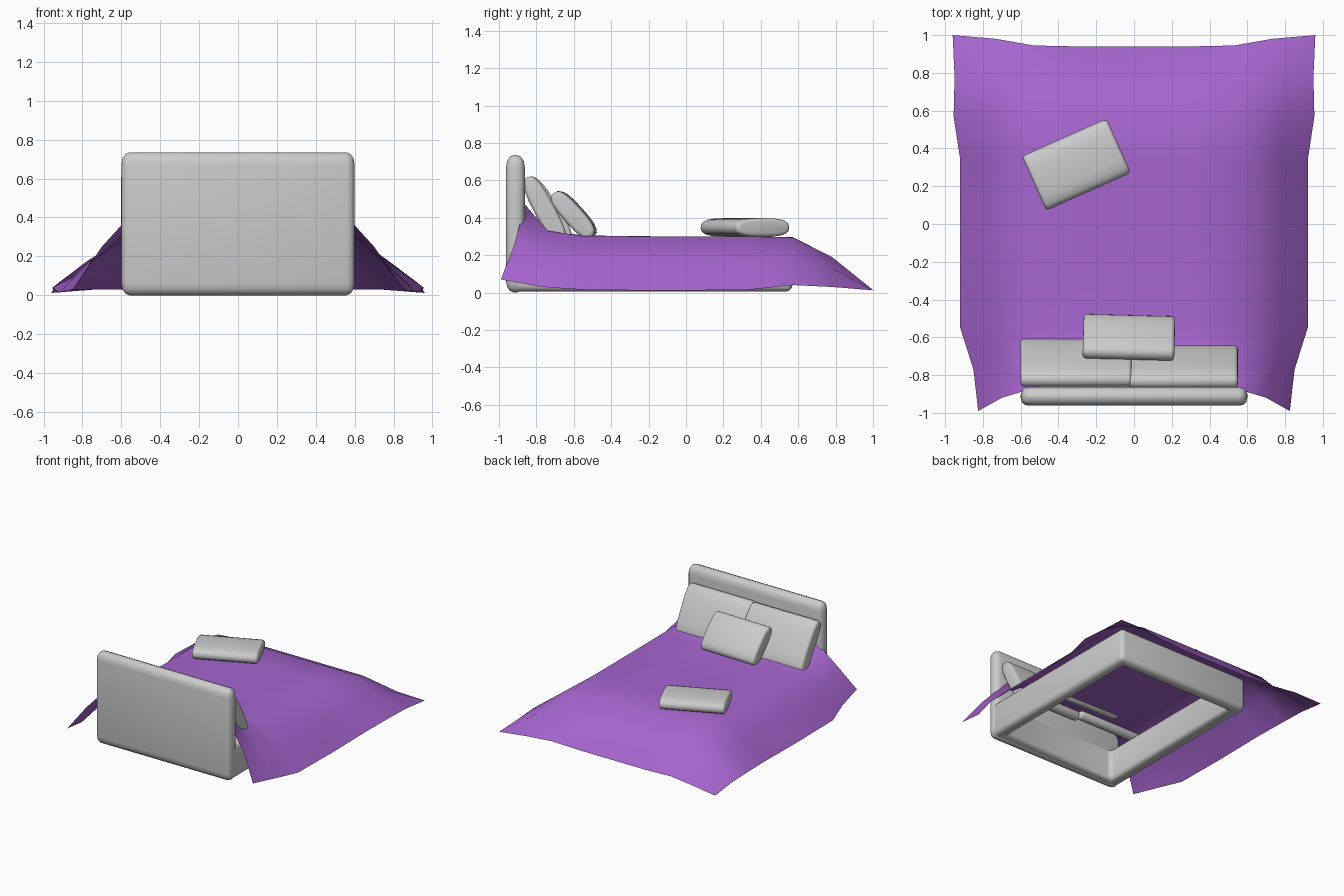
import bpy, bmesh, math
from mathutils import Matrix

if "Cube" in bpy.data.objects:
    bpy.data.objects.remove(bpy.data.objects["Cube"])


def finish(name, bm, bevel=0.0, angle=40, segments=3, stretch=None):
    bmesh.ops.recalc_face_normals(bm, faces=bm.faces)
    me = bpy.data.meshes.new(name)
    bm.to_mesh(me)
    bm.free()
    ob = bpy.data.objects.new(name, me)
    bpy.context.collection.objects.link(ob)
    bpy.ops.object.select_all(action='DESELECT')
    ob.select_set(True)
    bpy.context.view_layer.objects.active = ob
    if bevel:
        m = ob.modifiers.new("Bevel", 'BEVEL')
        m.width, m.segments = bevel, segments
        m.limit_method, m.angle_limit = 'ANGLE', math.radians(50)
        bpy.ops.object.modifier_apply(modifier=m.name)
    if stretch:
        ob.data.transform(stretch)
    bpy.ops.object.shade_smooth_by_angle(angle=math.radians(angle))
    return ob


def pillow(name, centre, width, length, thick, tilt, yaw):
    # flattened oval section extruded sideways along x
    bm = bmesh.new()
    ring = []
    for i in range(20):
        a = 2 * math.pi * i / 20
        c, s = math.cos(a), math.sin(a)
        ring.append(bm.verts.new((-width / 2,
                                  math.copysign(abs(c) ** 0.7, c) * length / 2,
                                  math.copysign(abs(s) ** 0.7, s) * thick / 2)))
    face = bm.faces.new(ring)
    new = bmesh.ops.extrude_face_region(bm, geom=[face])
    bmesh.ops.translate(bm, vec=(width, 0, 0),
                        verts=[v for v in new['geom'] if isinstance(v, bmesh.types.BMVert)])
    if sum(len(f.verts) == 20 for f in bm.faces) < 2:
        bm.faces.new(ring)
    bm.transform(Matrix.Translation(centre)
                 @ Matrix.Rotation(math.radians(yaw), 4, 'Z')
                 @ Matrix.Rotation(math.radians(tilt), 4, 'X'))
    return finish(name, bm, 0.02, segments=3)


# Headboard: rounded block, stretched so its corners are taller than wide
bm = bmesh.new()
bmesh.ops.create_cube(bm, size=1, matrix=Matrix.Diagonal((1.2, 0.1, 0.49, 1)))
finish("headboard", bm, 0.042, stretch=Matrix.Translation((0, -0.912, 0.3675))
       @ Matrix.Diagonal((1, 1, 1.5, 1)))

# Hollow bed frame: outer block with a through opening
bm = bmesh.new()
loops = []
for hx, y0, y1 in ((0.595, -0.94, 0.57), (0.5, -0.86, 0.475)):
    for z in (0.005, 0.28):
        loops.append([bm.verts.new(p) for p in
                      ((-hx, y0, z), (hx, y0, z), (hx, y1, z), (-hx, y1, z))])
outer_low, outer_top, inner_low, inner_top = loops
for a, b in ((outer_low, outer_top), (outer_top, inner_top),
             (inner_top, inner_low), (inner_low, outer_low)):
    for i in range(4):
        j = (i + 1) % 4
        bm.faces.new((a[i], a[j], b[j], b[i]))
finish("bed_frame", bm, 0.035)

# Blanket: half rows (middle y, z), shoulder, crease, hem; mirrored in x
rows = [
    ((-0.86, 0.44), (0.5, -0.86, 0.47), (0.70, -0.92, 0.25), (0.825, -0.99, 0.07)),
    ((-0.74, 0.325), (0.57, -0.74, 0.33), (0.75, -0.76, 0.17), (0.85, -0.77, 0.03)),
    ((-0.55, 0.305), (0.6, -0.55, 0.302), (0.77, -0.55, 0.16), (0.92, -0.55, 0.015)),
    ((-0.10, 0.30), (0.6, -0.10, 0.30), (0.77, -0.10, 0.16), (0.92, -0.10, 0.01)),
    ((0.33, 0.30), (0.6, 0.33, 0.30), (0.77, 0.34, 0.16), (0.92, 0.34, 0.015)),
    ((0.57, 0.297), (0.58, 0.57, 0.295), (0.77, 0.57, 0.18), (0.955, 0.57, 0.04)),
    ((0.78, 0.19), (0.57, 0.78, 0.19), (0.77, 0.78, 0.13), (0.95, 0.78, 0.03)),
    ((0.94, 0.02), (0.53, 0.945, 0.03), (0.73, 0.98, 0.03), (0.96, 1.0, 0.012)),
]
bm = bmesh.new()
grid = []
for (y, z), *side in rows:
    half = [(0.3, y, z)] + side
    pts = [(-px, py, pz) for px, py, pz in reversed(half)] + [(0, y, z)] + half
    grid.append([bm.verts.new(p) for p in pts])
for a, b in zip(grid, grid[1:]):
    for i in range(len(a) - 1):
        bm.faces.new((a[i], a[i + 1], b[i + 1], b[i]))
blanket = finish("blanket", bm, angle=60)
mat = bpy.data.materials.new("purple_cloth")
mat.diffuse_color = (0.38, 0.13, 0.62, 1)
mat.use_nodes = True
mat.node_tree.nodes["Principled BSDF"].inputs["Base Color"].default_value = mat.diffuse_color
blanket.data.materials.append(mat)

# Pillows
pillow("pillow_left", (-0.307, -0.735, 0.44), 0.59, 0.41, 0.11, -58, 0)
pillow("pillow_right", (0.262, -0.755, 0.44), 0.575, 0.40, 0.11, -62, 0)
pillow("cushion_front", (-0.027, -0.60, 0.415), 0.485, 0.31, 0.105, -48, -1.5)
pillow("cushion_flat", (-0.305, 0.315, 0.348), 0.49, 0.315, 0.1, 0, 24)
